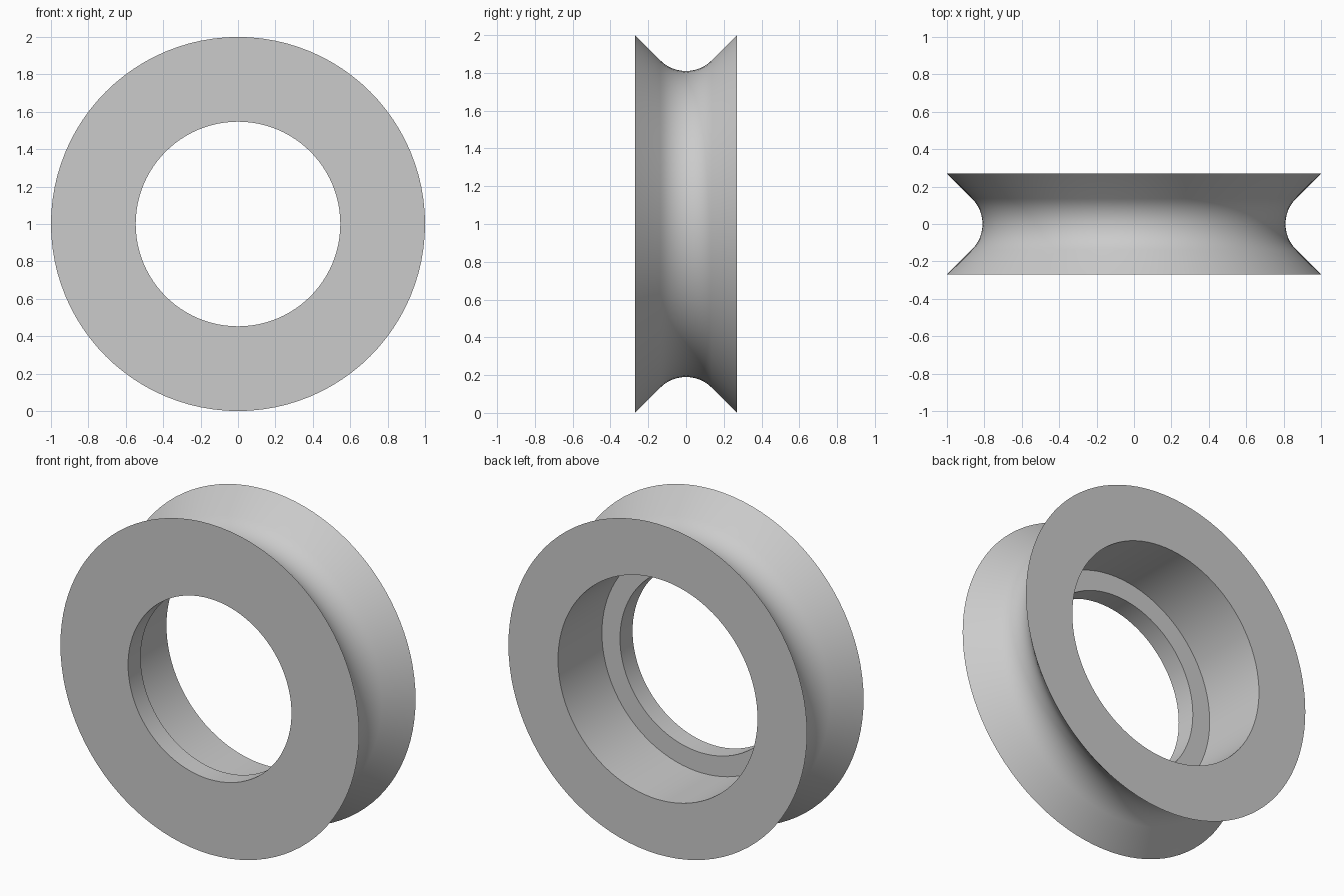
import bpy, bmesh, math

if "Cube" in bpy.data.objects:
    bpy.data.objects.remove(bpy.data.objects["Cube"])

STEPS = 96          # segments around the axle
HALF_W, RIM, GROOVE = 0.27, 1.0, 0.81
BORE, SEAT, LIP_Y = 0.547, 0.668, -0.15

# Closed cross-section as (y, radius): stepped bore, flat sides, V groove
profile = [(LIP_Y, SEAT), (LIP_Y, BORE), (-HALF_W, BORE), (-HALF_W, RIM)]

# Rounded groove bottom, tangent to the 45 degree flanks
k = math.sqrt(0.5)
fillet = (GROOVE - (RIM - HALF_W)) / (2 * k - 1)
for i in range(13):
    a = math.radians(-45 + 90 * i / 12)
    profile.append((fillet * math.sin(a), GROOVE + fillet * (1 - math.cos(a))))
profile += [(HALF_W, RIM), (HALF_W, SEAT)]

# Revolve the section around the y axis
bm = bmesh.new()
rings = []
for s in range(STEPS):
    t = 2 * math.pi * s / STEPS
    rings.append([bm.verts.new((r * math.sin(t), y, 1 + r * math.cos(t)))
                  for y, r in profile])
n = len(profile)
for s in range(STEPS):
    a, b = rings[s], rings[(s + 1) % STEPS]
    for i in range(n):
        j = (i + 1) % n
        bm.faces.new((a[i], a[j], b[j], b[i]))
bmesh.ops.recalc_face_normals(bm, faces=bm.faces)
mesh = bpy.data.meshes.new("grooved_wheel")
bm.to_mesh(mesh)
bm.free()

wheel = bpy.data.objects.new("grooved_wheel", mesh)
bpy.context.collection.objects.link(wheel)

# Plain grey finish
grey = bpy.data.materials.new("grey")
grey.diffuse_color = (0.6, 0.6, 0.6, 1)
grey.use_nodes = True
grey.node_tree.nodes["Principled BSDF"].inputs["Base Color"].default_value = grey.diffuse_color
mesh.materials.append(grey)

# Smooth round surfaces, crisp rims
bpy.context.view_layer.objects.active = wheel
wheel.select_set(True)
bpy.ops.object.shade_smooth_by_angle(angle=math.radians(30))
